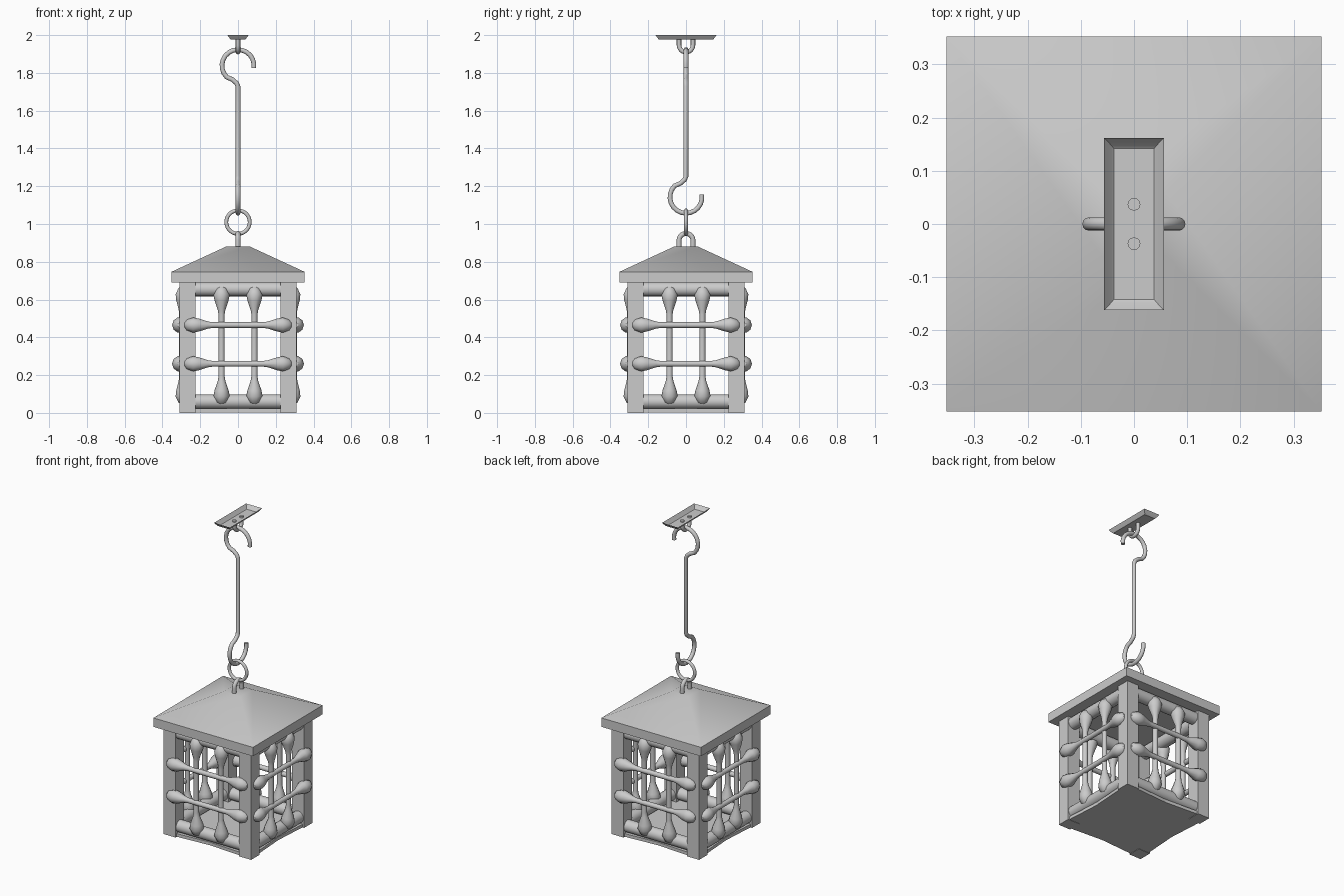
import bpy, bmesh, math
from math import sin, cos, pi, radians
from mathutils import Matrix

if "Cube" in bpy.data.objects:
    bpy.data.objects.remove(bpy.data.objects["Cube"])


def mesh_obj(name, bm, angle=None):
    bmesh.ops.recalc_face_normals(bm, faces=bm.faces)
    me = bpy.data.meshes.new(name)
    bm.to_mesh(me)
    bm.free()
    ob = bpy.data.objects.new(name, me)
    bpy.context.collection.objects.link(ob)
    if angle:
        bpy.ops.object.select_all(action='DESELECT')
        ob.select_set(True)
        bpy.context.view_layer.objects.active = ob
        bpy.ops.object.shade_smooth_by_angle(angle=radians(angle))
    return ob


def loft(name, rings, angle=None, cap_top=True):
    """Stacked rings of (x, y, z) points, joined and capped."""
    bm = bmesh.new()
    vs = [[bm.verts.new(p) for p in r] for r in rings]
    n = len(vs[0])
    for a, b in zip(vs, vs[1:]):
        for i in range(n):
            bm.faces.new((a[i], a[(i + 1) % n], b[(i + 1) % n], b[i]))
    bm.faces.new(vs[0][::-1])
    if cap_top:
        bm.faces.new(vs[-1])
    return mesh_obj(name, bm, angle)


def rect(hx, hy, z, cx=0, cy=0):
    return [(cx + sx * hx, cy + sy * hy, z)
            for sx, sy in ((-1, -1), (1, -1), (1, 1), (-1, 1))]


def tube(name, pts, radii, sides=12, closed=False, turn=0):
    """Round tube along a path; radii is one number or one per point."""
    if not isinstance(radii, (list, tuple)):
        radii = [radii] * len(pts)
    cu = bpy.data.curves.new(name, 'CURVE')
    cu.dimensions = '3D'
    cu.twist_mode = 'MINIMUM'
    cu.bevel_depth = 1.0
    cu.bevel_resolution = sides // 2 - 2
    cu.use_fill_caps = not closed
    sp = cu.splines.new('POLY')
    sp.points.add(len(pts) - 1)
    for p, co, r in zip(sp.points, pts, radii):
        p.co = (*co, 1)
        p.radius = r
    sp.use_cyclic_u = closed
    tmp = bpy.data.objects.new(name + "_path", cu)
    bpy.context.collection.objects.link(tmp)
    dg = bpy.context.evaluated_depsgraph_get()
    me = bpy.data.meshes.new_from_object(tmp.evaluated_get(dg))
    bm = bmesh.new()
    bm.from_mesh(me)
    bpy.data.objects.remove(tmp)
    bpy.data.meshes.remove(me)
    bm.transform(Matrix.Rotation(turn, 4, 'Z'))
    return mesh_obj(name, bm, 50)


# Floor plate with slightly hollowed edges
def floor_ring(z):
    c, m = 0.305, 0.285
    return [(-c, -c, z), (0, -m, z), (c, -c, z), (m, 0, z),
            (c, c, z), (0, m, z), (-c, c, z), (-m, 0, z)]


loft("floor", [floor_ring(0.002), floor_ring(0.022)])

# Corner posts
for sx in (-1, 1):
    for sy in (-1, 1):
        loft("corner_post", [rect(0.042, 0.042, z, sx * 0.267, sy * 0.267)
                             for z in (0, 0.7)])

# Roof: square eave and shallow pyramid with a flat top
loft("roof", [rect(0.352, 0.352, 0.69), rect(0.352, 0.352, 0.747),
              rect(0.06, 0.06, 0.882)], angle=40)

# Bars flared at both ends: (distance from end, radius)
FLARE = [(0, 0.012), (0.012, 0.03), (0.045, 0.043), (0.075, 0.037),
         (0.125, 0.02), (0.15, 0.016)]


def flared(lo, hi):
    left = [(lo + d, r) for d, r in FLARE]
    return left + [(hi - d, r) for d, r in reversed(FLARE)]


for k in range(4):
    t = k * pi / 2
    # Round rails top and bottom
    for z in (0.06, 0.655):
        tube("rail", [(-0.24, -0.268, z), (0.24, -0.268, z)], 0.038, 16, turn=t)
    # Upright bars
    for x in (-0.087, 0.087):
        prof = flared(0.045, 0.67)
        pts = [(x, -0.298 + 0.013 * abs((z - 0.357) / 0.31) ** 3, z) for z, r in prof]
        tube("upright_bar", pts, [r for z, r in prof], 10, turn=t)
    # Cross bars in front of the uprights
    for z in (0.26, 0.465):
        prof = flared(-0.283, 0.283)
        tube("cross_bar", [(x, -0.307, z) for x, r in prof],
             [r * 0.98 for x, r in prof], 10, turn=t)


def staple(name, base, bend, r, w, up):
    # U-shaped wire in the yz plane
    arc = [(0, -w * cos(a), bend + up * w * sin(a))
           for a in [pi * i / 12 for i in range(13)]]
    tube(name, [(0, -w, base)] + arc + [(0, w, base)], r)


staple("roof_staple", 0.87, 0.913, 0.013, 0.037, 1)
staple("ceiling_staple", 1.985, 1.947, 0.012, 0.037, -1)

# Hanging ring
tube("ring", [(0.062 * cos(2 * pi * i / 28), 0, 1.01 + 0.062 * sin(2 * pi * i / 28))
              for i in range(28)], 0.01, closed=True)


# Rod with a hook at each end, lower one turned a quarter
def hook(cz, s, horiz):
    pts = [(0, cz - s * 0.11), (-0.008, cz - s * 0.092), (-0.03, cz - s * 0.073)]
    for i in range(15):
        a = radians(225 - i * 234 / 14)
        pts.append((0.085 * cos(a), cz + s * 0.085 * sin(a)))
    return [(u, 0, z) if horiz else (0, u, z) for u, z in pts]


rod = hook(1.142, -1, False)[::-1] + hook(1.838, 1, True)
tube("hook_rod", rod, 0.0125)

# Ceiling plate: shallow open tray with bevelled sides
loft("ceiling_plate", [rect(0.038, 0.142, 1.976), rect(0.042, 0.147, 1.98),
                       rect(0.056, 0.162, 2.0)], cap_top=False, angle=25)
